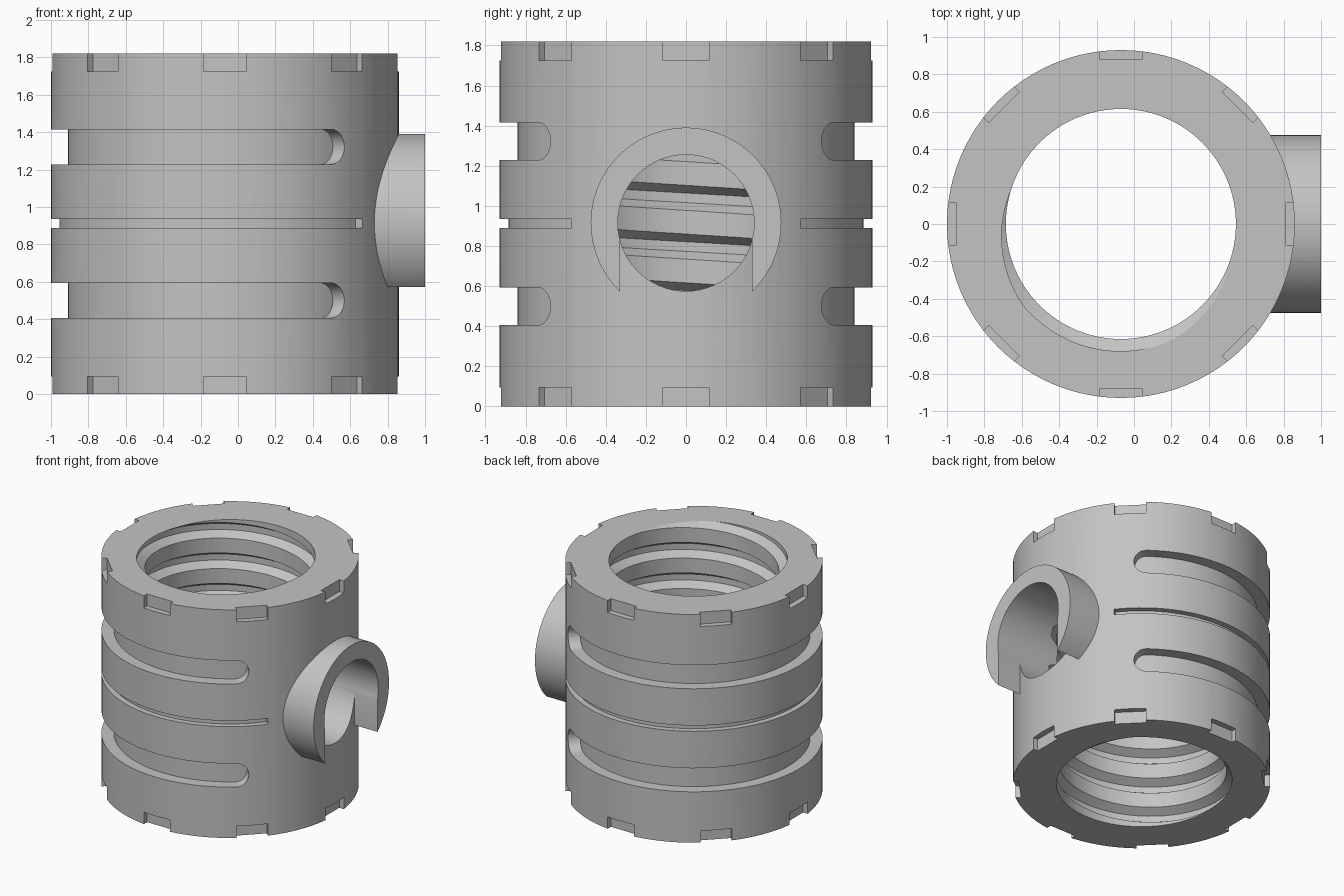
import bpy, bmesh
from math import radians, degrees, pi, sin, cos, sqrt
from mathutils import Matrix

cube = bpy.data.objects.get("Cube")
if cube:
    bpy.data.objects.remove(cube, do_unlink=True)

CX, R, H = -0.07, 0.93, 1.82      # body axis, radius, height
BORE, GROOVE = 0.615, 0.68        # inner bore and thread root radii
PORT_Z, PORT_R, PORT_BORE = 0.915, 0.475, 0.34

grey = bpy.data.materials.new("plain_grey")
grey.use_nodes = True
grey.diffuse_color = (0.55, 0.55, 0.55, 1)
grey.node_tree.nodes["Principled BSDF"].inputs["Base Color"].default_value = (0.55, 0.55, 0.55, 1)


def make(name, bm):
    bmesh.ops.recalc_face_normals(bm, faces=bm.faces)
    me = bpy.data.meshes.new(name)
    bm.to_mesh(me)
    bm.free()
    me.materials.append(grey)
    ob = bpy.data.objects.new(name, me)
    bpy.context.collection.objects.link(ob)
    return ob


def cylinder(name, radius, length, matrix, sides=96):
    bm = bmesh.new()
    bmesh.ops.create_cone(bm, cap_ends=True, segments=sides, radius1=radius,
                          radius2=radius, depth=length, matrix=matrix)
    return make(name, bm)


def add_box(bm, size, matrix):
    bmesh.ops.create_cube(bm, size=1, matrix=matrix @ Matrix.Diagonal((*size, 1)))


def sweep(name, sections):
    """Loft quads given as (angle, z, r_in, half_in, r_out, half_out) about the body axis."""
    bm = bmesh.new()
    rings = []
    for a, z, r1, h1, r2, h2 in sections:
        quad = [(r1, -h1), (r2, -h2), (r2, h2), (r1, h1)]
        rings.append([bm.verts.new((CX + r * cos(a), r * sin(a), z + h)) for r, h in quad])
    for p, q in zip(rings, rings[1:]):
        for i in range(4):
            j = (i + 1) % 4
            bm.faces.new((p[i], p[j], q[j], q[i]))
    bm.faces.new(rings[0])
    bm.faces.new(rings[-1])
    return make(name, bm)


def combine(target, tool, operation="DIFFERENCE"):
    mod = target.modifiers.new("combine", "BOOLEAN")
    mod.operation, mod.object, mod.solver = operation, tool, "EXACT"
    bpy.ops.object.select_all(action="DESELECT")
    bpy.context.view_layer.objects.active = target
    target.select_set(True)
    bpy.ops.object.modifier_apply(modifier=mod.name)
    bpy.data.objects.remove(tool, do_unlink=True)


def arc_slot(name, z, half, floor, end_deg, rounded):
    """Slot running around the -x side, symmetric front to back."""
    start, stop = radians(end_deg), radians(360 - end_deg)
    cap = half / R if rounded else 0
    n = 84
    cols = [(start + cap + (stop - start - 2 * cap) * i / n, half) for i in range(n + 1)]
    if rounded:
        turns = [radians(t) for t in (6, 20, 35, 50, 65, 78)]
        cols = ([(start + cap * (1 - cos(t)), half * sin(t)) for t in turns] + cols +
                [(stop - cap * (1 - cos(t)), half * sin(t)) for t in reversed(turns)])
    return sweep(name, [(a, z, floor, h, R + 0.07, h) for a, h in cols])


# Main body
body = cylinder("threaded_sleeve", R, H, Matrix.Translation((CX, 0, H / 2)))

# Side port collar, open underneath
along_x = Matrix.Rotation(pi / 2, 4, "Y")
port = cylinder("port_collar", PORT_R, 0.38, Matrix.Translation((0.81, 0, PORT_Z)) @ along_x)
bm = bmesh.new()
add_box(bm, (0.8, 0.66, 0.6), Matrix.Translation((0.9, 0, PORT_Z - 0.3)))
combine(port, make("collar_gap", bm))
combine(body, port, "UNION")

# Central bore and port bore
combine(body, cylinder("bore", BORE, H + 0.4, Matrix.Translation((CX, 0, H / 2))))
combine(body, cylinder("port_bore", PORT_BORE, 1.0,
                       Matrix.Translation((0.7, 0, PORT_Z)) @ along_x, 64))

# Internal thread groove, cut out through both ends
pitch, steps = 0.243, 72
first, last = -5.4, 4.2
count = int((last - first) * steps)
thread = []
for i in range(count + 1):
    turn = first + i / steps
    thread.append((pi + turn * 2 * pi, 1.04 + pitch * turn, 0.56, 0.095, GROOVE, 0.024))
combine(body, sweep("thread_groove", thread))

# Outer slots: two wide rounded ones and a thin one between
for z in (0.5, 1.322):
    combine(body, arc_slot("wide_slot", z, 0.094, 0.84, 46.6, True))
combine(body, arc_slot("thin_slot", 0.912, 0.023, 0.885, 37.8, False))

# Rim notches, eight at each end
bm = bmesh.new()
for k in range(8):
    spin = Matrix.Translation((CX, 0, 0)) @ Matrix.Rotation(k * pi / 4, 4, "Z")
    for z in (0, H):
        add_box(bm, (0.2, 0.23, 0.19), spin @ Matrix.Translation((0.983, 0, z)))
combine(body, make("rim_notches", bm))

# Smooth walls with crisp edges
body.select_set(True)
bpy.context.view_layer.objects.active = body
bpy.ops.object.shade_smooth_by_angle(angle=radians(25))
